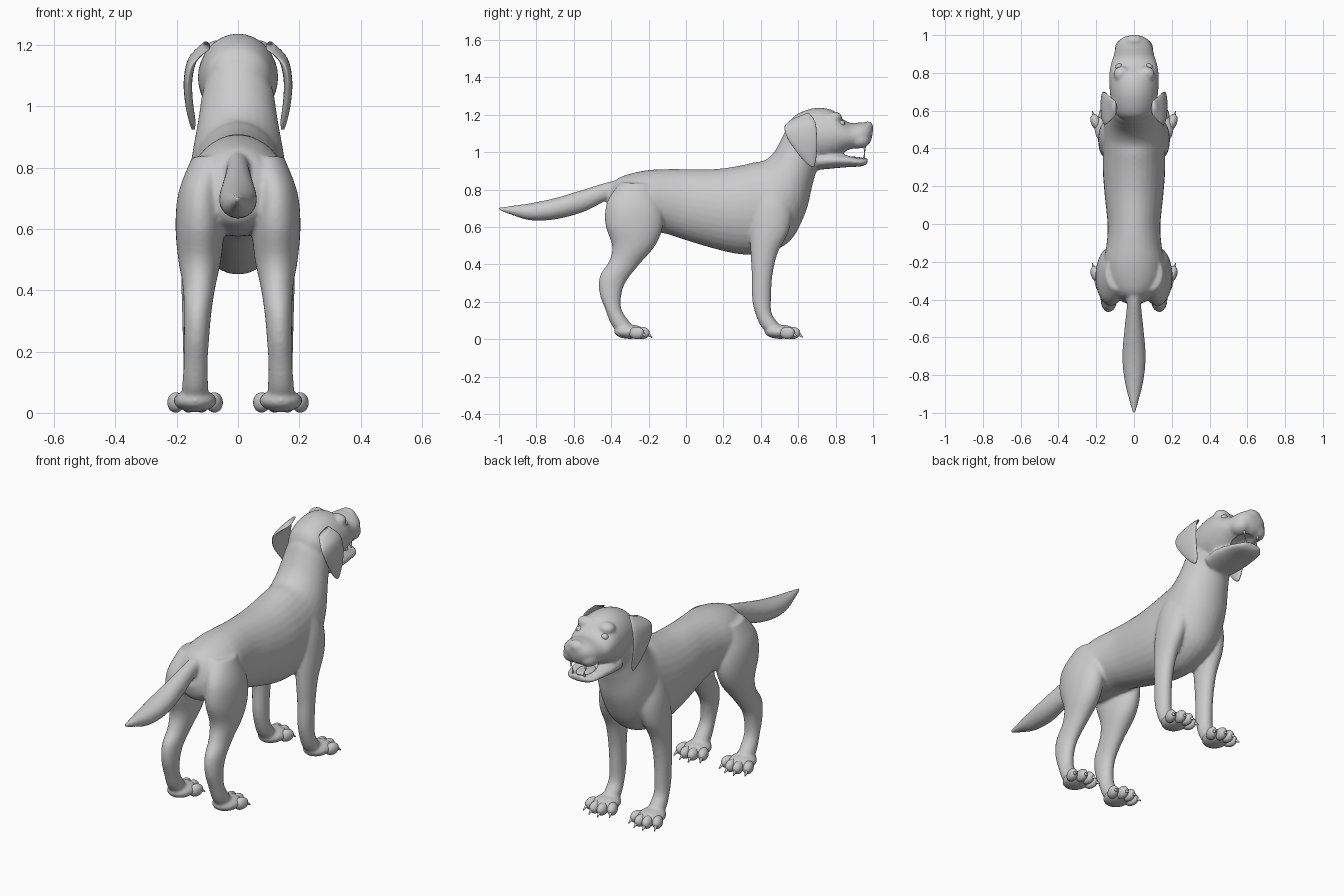
import bpy
import bmesh
import math
from mathutils import Matrix, Vector

cube = bpy.data.objects.get("Cube")
if cube:
    bpy.data.objects.remove(cube, do_unlink=True)

coat = bpy.data.materials.new("coat_grey")
coat.use_nodes = True
GREY = (0.6, 0.6, 0.6, 1)
coat.diffuse_color = GREY
coat.node_tree.nodes["Principled BSDF"].inputs["Base Color"].default_value = GREY


def spline(a, b, c, d, t):
    """Catmull-Rom blend of four stations."""
    return [0.5 * (2 * q + (r - p) * t + (2 * p - 5 * q + 4 * r - s) * t * t
                   + (3 * q - p - 3 * r + s) * t ** 3)
            for p, q, r, s in zip(a, b, c, d)]


def tube(bm, stations, side=1, steps=5, count=32):
    """Loft ellipses; station = edge y, z, opposite edge y, z, centre x, half width."""
    last = len(stations) - 1
    rows = []
    for i in range(last):
        four = [stations[min(max(i + k, 0), last)] for k in (-1, 0, 1, 2)]
        rows += [spline(*four, j / steps) for j in range(steps)]
    rows.append(stations[last])
    rings = []
    for ya, za, yb, zb, x, width in rows:
        middle = Vector((x * side, (ya + yb) / 2, (za + zb) / 2))
        reach = Vector((0, (ya - yb) / 2, (za - zb) / 2))
        ring = []
        for k in range(count):
            a = math.tau * k / count
            ring.append(bm.verts.new(middle + reach * math.cos(a)
                                     + Vector((width * math.sin(a), 0, 0))))
        rings.append(ring)
    for lower, upper in zip(rings, rings[1:]):
        for k in range(count):
            n = (k + 1) % count
            bm.faces.new((lower[k], lower[n], upper[n], upper[k]))
    bm.faces.new(rings[0][::-1])
    bm.faces.new(rings[-1])


def blob(bm, place, radii, turn=0.0):
    """Ellipsoid, optionally turned about z."""
    m = (Matrix.Translation(place) @ Matrix.Rotation(turn, 4, 'Z')
         @ Matrix.Diagonal((*radii, 1)))
    bmesh.ops.create_uvsphere(bm, u_segments=24, v_segments=14, radius=1, matrix=m)


def spike(bm, start, end, radius):
    """Cone from start to a blunt tip at end."""
    start, end = Vector(start), Vector(end)
    way = end - start
    m = (Matrix.Translation((start + end) / 2)
         @ way.to_track_quat('Z', 'Y').to_matrix().to_4x4())
    bmesh.ops.create_cone(bm, cap_ends=True, segments=12, radius1=radius,
                          radius2=radius * 0.25, depth=way.length, matrix=m)


def finish(name, bm):
    bmesh.ops.recalc_face_normals(bm, faces=bm.faces[:])
    mesh = bpy.data.meshes.new(name)
    bm.to_mesh(mesh)
    bm.free()
    mesh.materials.append(coat)
    obj = bpy.data.objects.new(name, mesh)
    bpy.context.scene.collection.objects.link(obj)
    for f in mesh.polygons:
        f.use_smooth = True
    return obj


# Torso and neck: top edge, bottom edge
torso = [
    (-.4, .8, -.43, .7, 0, .04), (-.37, .855, -.4, .62, 0, .1),
    (-.3, .885, -.3, .58, 0, .15), (-.2, .905, -.2, .575, 0, .16),
    (-.1, .91, -.11, .565, 0, .145), (0, .91, 0, .53, 0, .14),
    (.15, .91, .15, .485, 0, .155), (.27, .925, .29, .455, 0, .165),
    (.36, .945, .43, .46, 0, .165), (.42, .957, .56, .53, 0, .162),
    (.47, 1.0, .64, .68, 0, .148), (.51, 1.07, .675, .82, 0, .13),
    (.54, 1.13, .7, .9, 0, .12), (.58, 1.16, .74, .93, 0, .11)]
# Skull and upper muzzle
skull = [
    (.55, 1.15, .56, 1.08, 0, .06), (.58, 1.195, .6, 1.0, 0, .1),
    (.65, 1.228, .66, .96, 0, .122), (.72, 1.238, .74, .95, 0, .13),
    (.79, 1.222, .8, .97, 0, .13), (.835, 1.18, .86, 1.0, 0, .122),
    (.88, 1.157, .9, 1.012, 0, .108), (.94, 1.16, .95, 1.025, 0, .095),
    (.98, 1.155, .98, 1.045, 0, .07), (1.0, 1.125, .995, 1.08, 0, .035)]
jaw = [
    (.7, 1.0, .7, .905, 0, .1), (.78, 1.0, .78, .913, 0, .108),
    (.86, .988, .86, .92, 0, .1), (.93, .97, .94, .925, 0, .082),
    (.972, .97, .97, .94, 0, .05)]
tail = [
    (-.33, .86, -.36, .77, 0, .045), (-.42, .84, -.44, .735, 0, .038),
    (-.55, .8, -.55, .68, 0, .05), (-.7, .755, -.7, .641, 0, .062),
    (-.83, .728, -.83, .636, 0, .05), (-.93, .714, -.93, .664, 0, .026),
    (-1.003, .706, -1.003, .69, 0, .007)]
# Legs: front edge, back edge
hind_leg = [
    (-.17, .83, -.35, .84, .085, .065), (-.13, .7, -.42, .74, .118, .076),
    (-.125, .6, -.432, .62, .124, .08), (-.165, .5, -.395, .5, .125, .07),
    (-.25, .4, -.41, .42, .127, .053), (-.32, .31, -.46, .34, .132, .045),
    (-.345, .24, -.463, .25, .135, .041), (-.345, .16, -.432, .16, .138, .039),
    (-.3, .09, -.4, .08, .14, .043), (-.27, .05, -.36, .03, .14, .043)]
front_leg = [
    (.52, .85, .4, .85, .09, .05), (.565, .7, .36, .72, .112, .068),
    (.55, .58, .345, .58, .13, .06), (.49, .46, .345, .46, .137, .049),
    (.462, .34, .352, .34, .14, .043), (.455, .22, .353, .22, .14, .04),
    (.458, .14, .37, .14, .14, .039), (.49, .09, .4, .07, .14, .043),
    (.52, .05, .44, .03, .14, .043)]
ear = [
    (.655, 1.212, .57, 1.18, .105, .014), (.69, 1.165, .528, 1.14, .148, .015),
    (.70, 1.09, .54, 1.08, .163, .014), (.70, 1.02, .585, 1.01, .16, .013),
    (.695, .96, .635, .95, .15, .011), (.685, .925, .665, .925, .146, .005)]
paws = {"hind": -.3, "front": .505}
sides = {"left": 1, "right": -1}

# Body shell, fused into one skin
bm = bmesh.new()
for part in (torso, skull, jaw, tail):
    tube(bm, part)
for s in sides.values():
    tube(bm, hind_leg, s)
    tube(bm, front_leg, s)
    for y in paws.values():
        blob(bm, (s * .14, y, .04), (.07, .085, .038))
    blob(bm, (s * .05, .925, 1.065), (.052, .06, .045))     # lip
    blob(bm, (s * .065, .795, 1.185), (.045, .04, .032))    # brow
blob(bm, (0, .972, 1.132), (.05, .03, .034))                # nose
body = finish("body", bm)
remesh = body.modifiers.new("fuse", 'REMESH')
remesh.mode = 'VOXEL'
remesh.voxel_size = 0.008
smooth = body.modifiers.new("soften", 'SMOOTH')
smooth.factor = 0.5
smooth.iterations = 8

# Mouth hollow
bm = bmesh.new()
blob(bm, (0, .9, .997), (.062, .085, .042))
cutter = finish("mouth_cutter", bm)
cutter.hide_render = True
cut = body.modifiers.new("mouth", 'BOOLEAN')
cut.operation = 'DIFFERENCE'
cut.object = cutter
graph = bpy.context.evaluated_depsgraph_get()
baked = bpy.data.meshes.new_from_object(body.evaluated_get(graph))
body.modifiers.clear()
body.data = baked
bpy.data.objects.remove(cutter, do_unlink=True)
baked.materials.clear()
baked.materials.append(coat)
for f in baked.polygons:
    f.material_index = 0
    f.use_smooth = True

# Tongue
bm = bmesh.new()
blob(bm, (0, .88, .965), (.045, .07, .012))
finish("tongue", bm)

for label, s in sides.items():
    bm = bmesh.new()
    tube(bm, ear, s)
    finish(label + "_ear", bm)

    bm = bmesh.new()
    blob(bm, (s * .078, .832, 1.153), (.02, .018, .018))
    finish(label + "_eye", bm)

    # Canine teeth
    bm = bmesh.new()
    spike(bm, (s * .045, .955, 1.04), (s * .045, .955, 1.0), .009)
    spike(bm, (s * .035, .95, .955), (s * .037, .955, .995), .008)
    finish(label + "_teeth", bm)

    # Toes fan out from each paw, each with a claw
    for end, y in paws.items():
        toes, claws = bmesh.new(), bmesh.new()
        for k in (-1.5, -.5, .5, 1.5):
            x = s * .14 + k * .042
            front = y + .068 - .014 * k * k
            blob(toes, (x, front, .034), (.026, .042, .033), -k * .2)
            lean = k * .006
            spike(claws, (x + lean, front + .025, .034),
                  (x + lean * 2, front + .055, .01), .011)
        finish(f"{label}_{end}_toes", toes)
        finish(f"{label}_{end}_claws", claws)
